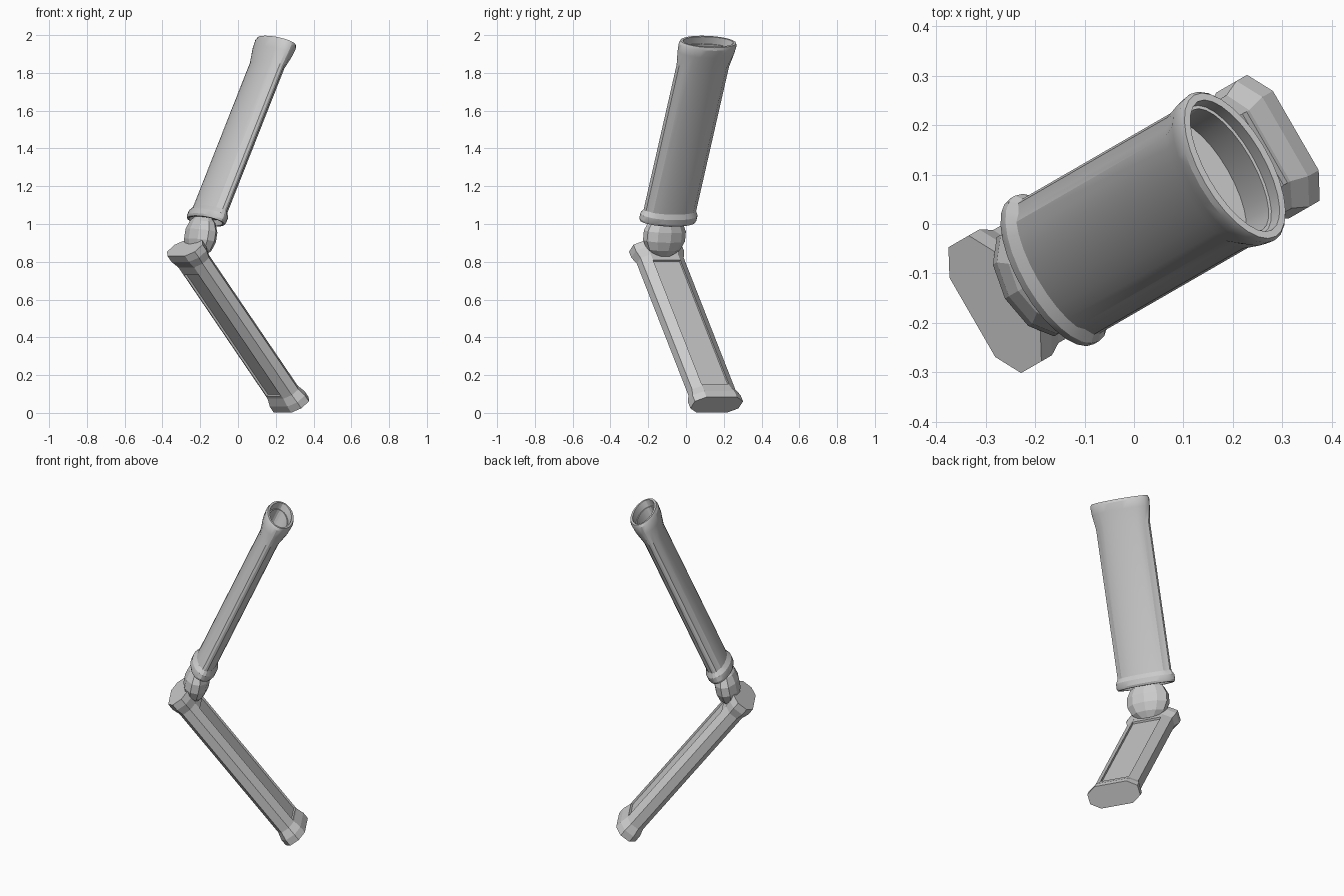
import bpy, bmesh, math
from mathutils import Matrix, Vector

cube = bpy.data.objects.get("Cube")
if cube:
    bpy.data.objects.remove(cube, do_unlink=True)

grey = bpy.data.materials.new("plain_grey")
grey.use_nodes = True
grey.diffuse_color = (0.6, 0.6, 0.6, 1)
grey.node_tree.nodes["Principled BSDF"].inputs["Base Color"].default_value = (0.6, 0.6, 0.6, 1)

# Both limbs lie in one upright plane, turned about z
TURN = math.radians(30)
ALONG = Vector((math.cos(TURN), math.sin(TURN), 0))
ACROSS = Vector((-math.sin(TURN), math.cos(TURN), 0))
UP = Vector((0, 0, 1))


def limb_frame(u, z, tilt):
    """Local x = width, y = thickness, z = along the limb."""
    axis = ALONG * math.sin(tilt) + UP * math.cos(tilt)
    thick = axis.cross(ACROSS)
    frame = Matrix((ACROSS, thick, axis)).transposed().to_4x4()
    frame.translation = ALONG * u + UP * z
    return frame


def finish(name, bm, frame, angle=None):
    bmesh.ops.recalc_face_normals(bm, faces=bm.faces)
    bm.transform(frame)
    mesh = bpy.data.meshes.new(name)
    bm.to_mesh(mesh)
    bm.free()
    mesh.materials.append(grey)
    obj = bpy.data.objects.new(name, mesh)
    bpy.context.collection.objects.link(obj)
    if angle:
        bpy.ops.object.select_all(action='DESELECT')
        obj.select_set(True)
        bpy.context.view_layer.objects.active = obj
        bpy.ops.object.shade_smooth_by_angle(angle=math.radians(angle))
    return obj


def loft(bm, sections):
    """Bridge a list of equal-sized outlines and cap both ends."""
    rings = [[bm.verts.new(p) for p in s] for s in sections]
    for a, b in zip(rings, rings[1:]):
        for i in range(len(a)):
            j = (i + 1) % len(a)
            bm.faces.new((a[i], a[j], b[j], b[i]))
    bm.faces.new(rings[0])
    bm.faces.new(rings[-1])


def oval(s, w, t, groove=0.0):
    """Oval outline with a shallow groove beside each narrow edge."""
    n, pts = 28, []
    for i in range(n):
        a = math.tau * i / n
        k = 1 - groove if i % (n // 2) in (2, n // 2 - 2) else 1
        pts.append((k * w * math.cos(a), k * t * math.sin(a), s))
    return pts


def chamfered(s, w, t):
    """Eight-sided outline with cut corners."""
    quarter = [(w, t * 0.45), (w * 0.63, t)]
    half = quarter + [(-x, y) for x, y in reversed(quarter)]
    return [(x, y, s) for x, y in half + [(-x, -y) for x, y in half]]


# Upper sleeve: flared collars at both ends, hollow at the top
bm = bmesh.new()
L = 1.044
body = (0.157, 0.06, 0.05)
loft(bm, [oval(0.03, 0.125, 0.05), oval(0, 0.15, 0.06), oval(0, 0.164, 0.07),
          oval(0.012, 0.17, 0.076), oval(0.04, 0.17, 0.076), oval(0.065, *body),
          oval(L - 0.14, *body), oval(L - 0.06, 0.168, 0.08),
          oval(L - 0.015, 0.171, 0.083), oval(L, 0.165, 0.077),
          oval(L, 0.15, 0.064), oval(L - 0.04, 0.147, 0.062),
          oval(L - 0.04, 0.14, 0.056), oval(L - 0.16, 0.137, 0.054)])
finish("upper_sleeve", bm, limb_frame(-0.197, 1.015, math.radians(24.5)), 25)

# Elbow: flattened low-poly ball
bm = bmesh.new()
bmesh.ops.create_uvsphere(bm, u_segments=10, v_segments=7, radius=1)
bm.transform(Matrix.Diagonal((0.125, 0.072, 0.118, 1)))
finish("elbow_ball", bm, limb_frame(-0.228, 0.938, math.radians(10)))

# Lower bar: chamfered, flared at both ends
bm = bmesh.new()
L = 1.054
loft(bm, [chamfered(s, w, t) for s, w, t in
          ((0, 0.147, 0.067), (0.04, 0.147, 0.067), (0.085, 0.132, 0.056),
           (L - 0.085, 0.132, 0.056), (L - 0.04, 0.147, 0.067), (L, 0.147, 0.067))])

# Recessed panel on each wide face
wide = [f for f in bm.faces if f.calc_area() > 0.1
        and abs(f.calc_center_median().y) > 0.05]
for face in wide:
    bmesh.ops.inset_individual(bm, faces=[face], thickness=0.012)
    for v in face.verts:
        v.co.z += 0.04 if v.co.z < L / 2 else -0.01
    side = math.copysign(0.012, face.calc_center_median().y)
    hole = bmesh.ops.extrude_discrete_faces(bm, faces=[face])["faces"][0]
    rim = list(hole.verts)
    for v in rim:
        v.co.y -= side
bmesh.ops.remove_doubles(bm, verts=bm.verts, dist=0.0001)
finish("lower_bar", bm, limb_frame(-0.325, 0.872, math.radians(180 - 38.1)))
